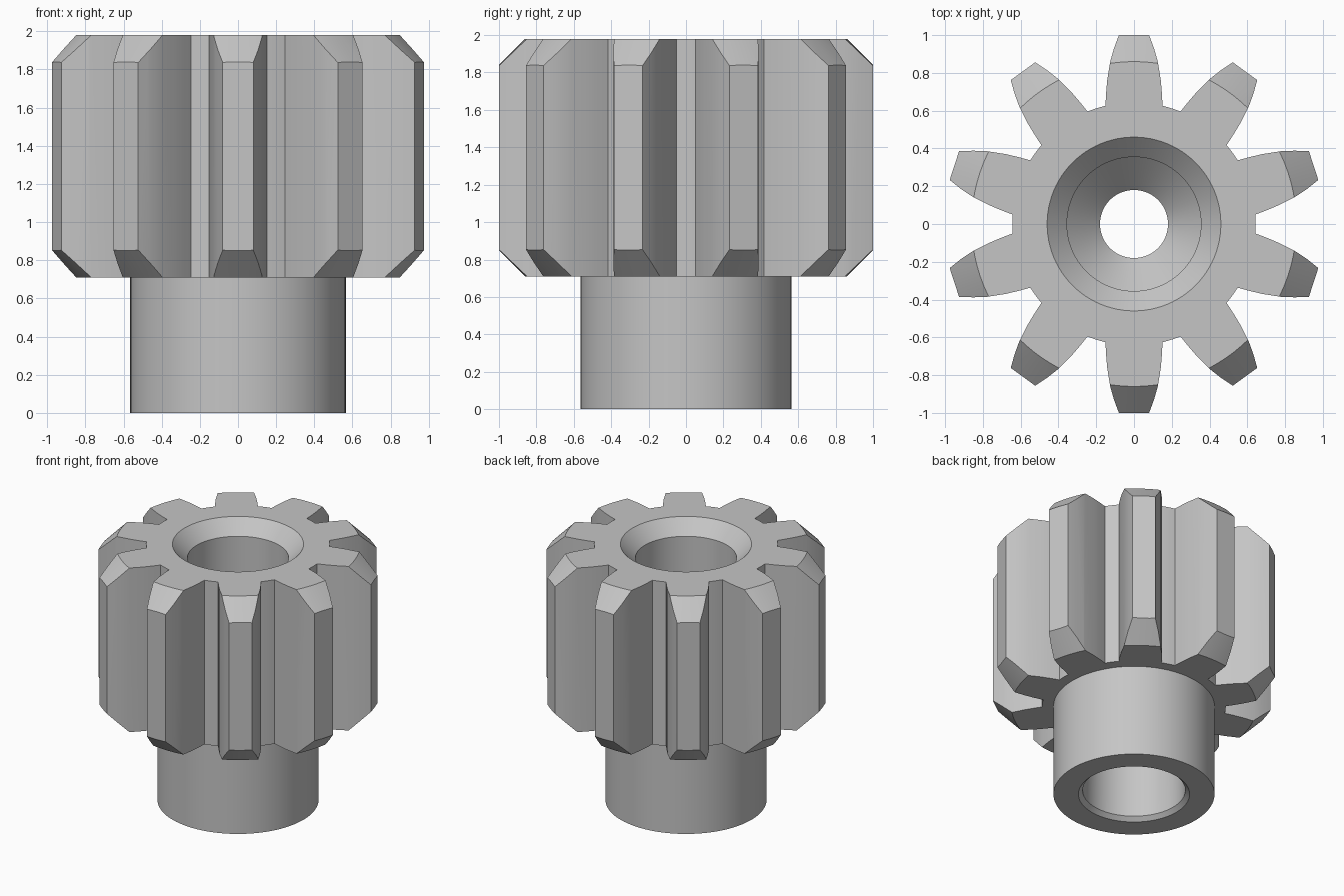
import bpy
import bmesh
from math import sin, cos, atan2, hypot, pi, radians
from mathutils import Matrix

cube = bpy.data.objects.get("Cube")
if cube:
    bpy.data.objects.remove(cube, do_unlink=True)

TEETH = 10
SEGMENTS = 96
GEAR_BOTTOM, GEAR_TOP = 0.71, 1.98
CHAMFER_RADIUS = 0.86      # where the tooth-end chamfer meets the flat faces

steel = bpy.data.materials.new("light grey steel")
steel.use_nodes = True
colour = (0.56, 0.56, 0.56, 1)
steel.diffuse_color = colour
steel.node_tree.nodes["Principled BSDF"].inputs["Base Color"].default_value = colour


def loft(name, rings):
    """Closed solid through equal-length rings of points, bottom to top."""
    bm = bmesh.new()
    loops = [[bm.verts.new(p) for p in ring] for ring in rings]
    n = len(loops[0])
    for low, high in zip(loops, loops[1:]):
        for i in range(n):
            j = (i + 1) % n
            bm.faces.new((low[i], low[j], high[j], high[i]))
    bm.faces.new(loops[0][::-1])
    bm.faces.new(loops[-1])
    mesh = bpy.data.meshes.new(name)
    bm.to_mesh(mesh)
    bm.free()
    mesh.materials.append(steel)
    obj = bpy.data.objects.new(name, mesh)
    bpy.context.collection.objects.link(obj)
    return obj


def revolve(name, profile):
    """Solid of revolution from (radius, height) points, bottom to top."""
    turns = [2 * pi * i / SEGMENTS for i in range(SEGMENTS)]
    return loft(name, [[(r * cos(a), r * sin(a), z) for a in turns] for r, z in profile])


# Toothed body: one curved flank mirrored into a tooth, repeated around
flank = [(0.626, 0.151), (0.69, 0.148), (0.76, 0.142), (0.86, 0.126), (0.93, 0.106), (1.0, 0.08)]
tooth = [(r, -w) for r, w in flank] + [(r, w) for r, w in reversed(flank)]
root_radius = hypot(*flank[0])
root_angle = atan2(flank[0][1], flank[0][0])
gap = 2 * pi / TEETH - 2 * root_angle
outline = []
for k in range(TEETH):
    turn = pi / 2 + 2 * pi * k / TEETH
    c, s = cos(turn), sin(turn)
    outline += [(x * c - y * s, x * s + y * c) for x, y in tooth]
    for f in (1 / 3, 2 / 3):
        a = turn + root_angle + gap * f
        outline.append((root_radius * cos(a), root_radius * sin(a)))
gear = loft("pinion_gear", [[(x, y, z) for x, y in outline] for z in (GEAR_BOTTOM, GEAR_TOP)])

# Conical blank that chamfers both ends of every tooth
over = 0.1
wide = 0.24
blank = revolve("chamfer_blank", [
    (CHAMFER_RADIUS - over, GEAR_BOTTOM - over),
    (CHAMFER_RADIUS + wide, GEAR_BOTTOM + wide),
    (CHAMFER_RADIUS + wide, GEAR_TOP - wide),
    (CHAMFER_RADIUS - over, GEAR_TOP + over)])

# Plain cylindrical hub below the teeth
hub = revolve("hub", [(0.565, 0), (0.565, 0.9)])

# Stepped bore: chamfered mouths, wide bores and a narrow throat between cones
bore = revolve("bore_cutter", [
    (0.49, -0.1), (0.36, 0.03), (0.355, 0.525), (0.18, 0.7),
    (0.18, 0.825), (0.355, 1.0), (0.355, 1.875), (0.56, 2.08)])

for helper, operation in ((blank, "INTERSECT"), (hub, "UNION"), (bore, "DIFFERENCE")):
    mod = gear.modifiers.new(helper.name, "BOOLEAN")
    mod.operation = operation
    mod.solver = "EXACT"
    mod.object = helper

# Bake the cuts and drop the helpers
graph = bpy.context.evaluated_depsgraph_get()
mesh = bpy.data.meshes.new_from_object(gear.evaluated_get(graph))
gear.modifiers.clear()
gear.data = mesh
mesh.materials.clear()
mesh.materials.append(steel)
for poly in mesh.polygons:
    poly.material_index = 0
for helper in (blank, hub, bore):
    bpy.data.objects.remove(helper, do_unlink=True)

# Smooth round walls, crisp machined edges
bpy.ops.object.select_all(action="DESELECT")
gear.select_set(True)
bpy.context.view_layer.objects.active = gear
bpy.ops.object.shade_smooth_by_angle(angle=radians(25))
